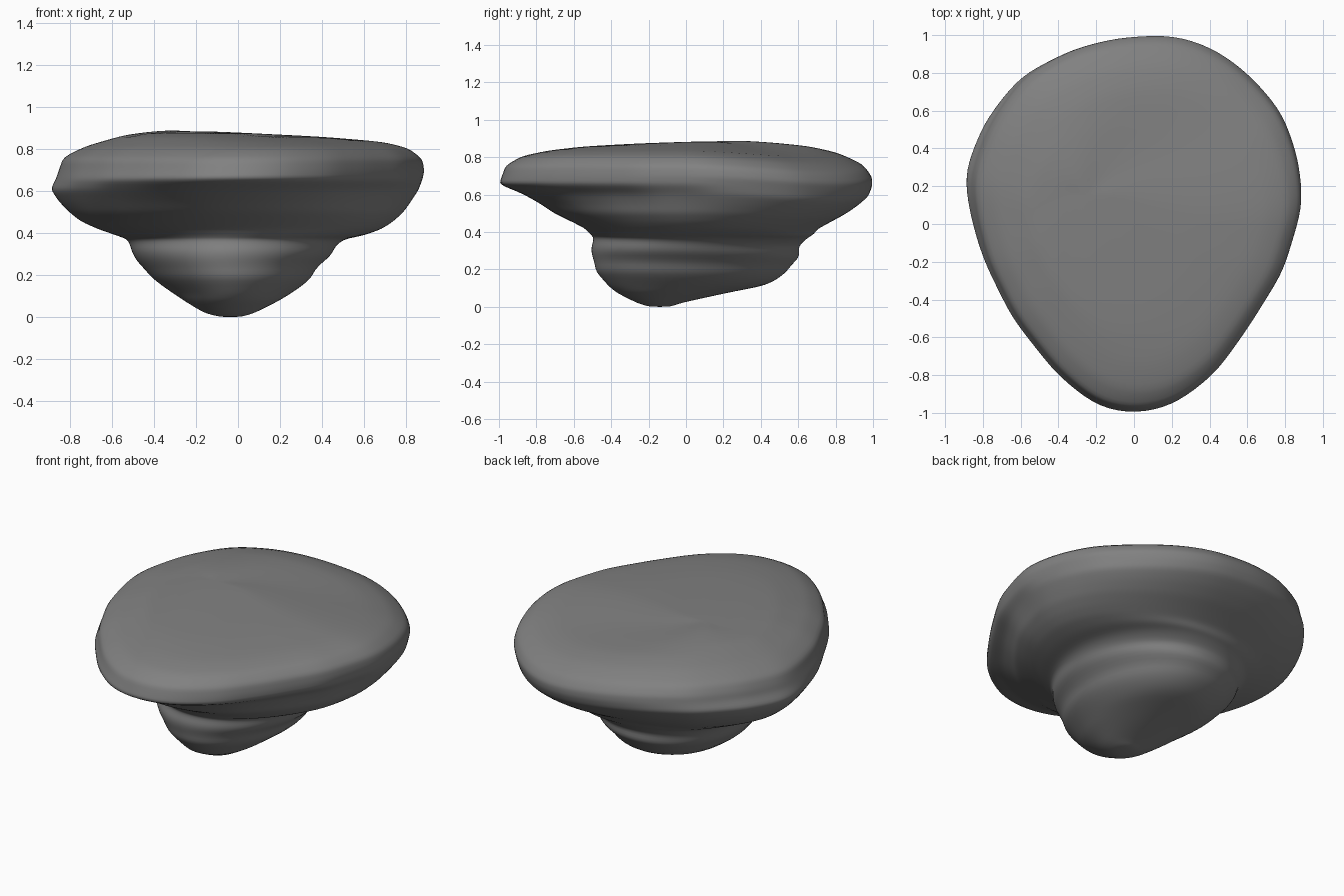
import bpy, bmesh, math
from mathutils import Vector

if "Cube" in bpy.data.objects:
    bpy.data.objects.remove(bpy.data.objects["Cube"])

SEG = 64

# Egg-shaped plan outline of the slab, counter-clockwise from +x
OUTLINE = [(.885, .1), (.86, .35), (.77, .6), (.59, .8), (.41, .93), (.2, 1), (-.1, .985),
           (-.35, .92), (-.6, .78), (-.78, .53), (-.885, .25), (-.865, .05), (-.8, -.2),
           (-.65, -.5), (-.42, -.79), (-.2, -.965), (0, -1.0), (.2, -.955), (.42, -.79),
           (.6, -.54), (.78, -.25)]

# Layers: height, x min, x max, y min, y max
LAYERS = [(.002, -.09, .02, -.2, -.08), (.02, -.16, .08, -.26, -.03), (.075, -.25, .19, -.37, .22),
          (.115, -.31, .26, -.42, .43), (.19, -.41, .35, -.48, .545), (.26, -.47, .40, -.50, .595),
          (.32, -.505, .46, -.505, .61), (.37, -.525, .51, -.50, .65), (.39, -.58, .60, -.515, .68),
          (.42, -.67, .69, -.545, .71), (.455, -.75, .745, -.615, .77), (.5, -.81, .795, -.71, .85),
          (.55, -.86, .83, -.785, .92), (.605, -.90, .865, -.885, .98), (.655, -.875, .885, -1.01, 1.0),
          (.70, -.86, .895, -.995, 1.0), (.755, -.84, .885, -.975, .96), (.805, -.74, .82, -.89, .85),
          (.835, -.64, .70, -.75, .72), (.858, -.56, .42, -.55, .54), (.874, -.45, .1, -.25, .4),
          (.883, -.36, -.1, .02, .28)]


def radius_at(a):
    """Distance from the centre to the outline in direction a."""
    d = Vector((math.cos(a), math.sin(a)))
    for i, p in enumerate(OUTLINE):
        p, q = Vector(p), Vector(OUTLINE[(i + 1) % len(OUTLINE)])
        e = q - p
        den = d.x * e.y - d.y * e.x
        if abs(den) < 1e-9:
            continue
        t = (p.x * e.y - p.y * e.x) / den
        s = (p.x * d.y - p.y * d.x) / den
        if t > 0 and -1e-6 <= s <= 1 + 1e-6:
            return t
    return 1


def midpoint_layers(rows):
    """Add one in-between row per pair of rows."""
    out = []
    for a, b in zip(rows, rows[1:]):
        out += [a, tuple((p + q) / 2 for p, q in zip(a, b))]
    return out + [rows[-1]]


egg = []
for i in range(SEG):
    a = math.tau * i / SEG
    r = sum(radius_at(a + o) for o in (-.08, -.04, 0, .04, .08)) / 5
    egg.append((r * math.cos(a), r * math.sin(a), a))

# Rock: stacked rings, round in the stem and egg-shaped in the slab
bm = bmesh.new()
rings = []
for z, x0, x1, y0, y1 in midpoint_layers(LAYERS):
    k = min(1, max(0, (z - .3) / .3))
    fade = max(0, min(1, (z - .06) / .08, (.42 - z) / .06))
    ring = []
    for ex, ey, a in egg:
        u = k * ex / .885 + (1 - k) * math.cos(a)
        v = k * ey + (1 - k) * math.sin(a)
        # stem strata ledges, strongest at the back right
        side = .3 + .7 * max(0, math.cos(a - .5))
        w = 1 + .025 * fade * side * math.sin(math.tau * (z - .135) / .12 + .8 * math.sin(a))
        # stem fuller at the back left, leaner at the front left
        w += .08 * (1 - k) * max(0, -math.cos(a)) * -math.sin(2 * a)
        x = (x0 + x1) / 2 + u * w * (x1 - x0) / 2
        y = (y0 + y1) / 2 + v * w * (y1 - y0) / 2
        # rim rises at the back left and sinks at the back right
        lift = -.05 * k * max(0, math.sin(a)) * math.sin(2 * a) * (x1 - x0) / 1.78
        ring.append(bm.verts.new((x, y, z + lift)))
    rings.append(ring)
for low, high in zip(rings, rings[1:]):
    for i in range(SEG):
        j = (i + 1) % SEG
        bm.faces.new((low[i], low[j], high[j], high[i]))

# Close the tip and the crown
for ring, tip, flip in ((rings[0], (-.04, -.14, 0), True), (rings[-1], (-.25, .15, .885), False)):
    c = bm.verts.new(tip)
    for i in range(SEG):
        j = (i + 1) % SEG
        bm.faces.new((ring[j], ring[i], c) if flip else (ring[i], ring[j], c))

bmesh.ops.recalc_face_normals(bm, faces=bm.faces)
mesh = bpy.data.meshes.new("flat_topped_rock")
bm.to_mesh(mesh)
bm.free()
for f in mesh.polygons:
    f.use_smooth = True
rock = bpy.data.objects.new("flat_topped_rock", mesh)
bpy.context.collection.objects.link(rock)

# Dark stone colour
stone = bpy.data.materials.new("dark_stone")
stone.diffuse_color = (.22, .22, .22, 1)
stone.use_nodes = True
stone.node_tree.nodes["Principled BSDF"].inputs["Base Color"].default_value = stone.diffuse_color
mesh.materials.append(stone)

sub = rock.modifiers.new("smooth_surface", 'SUBSURF')
sub.levels = sub.render_levels = 1
